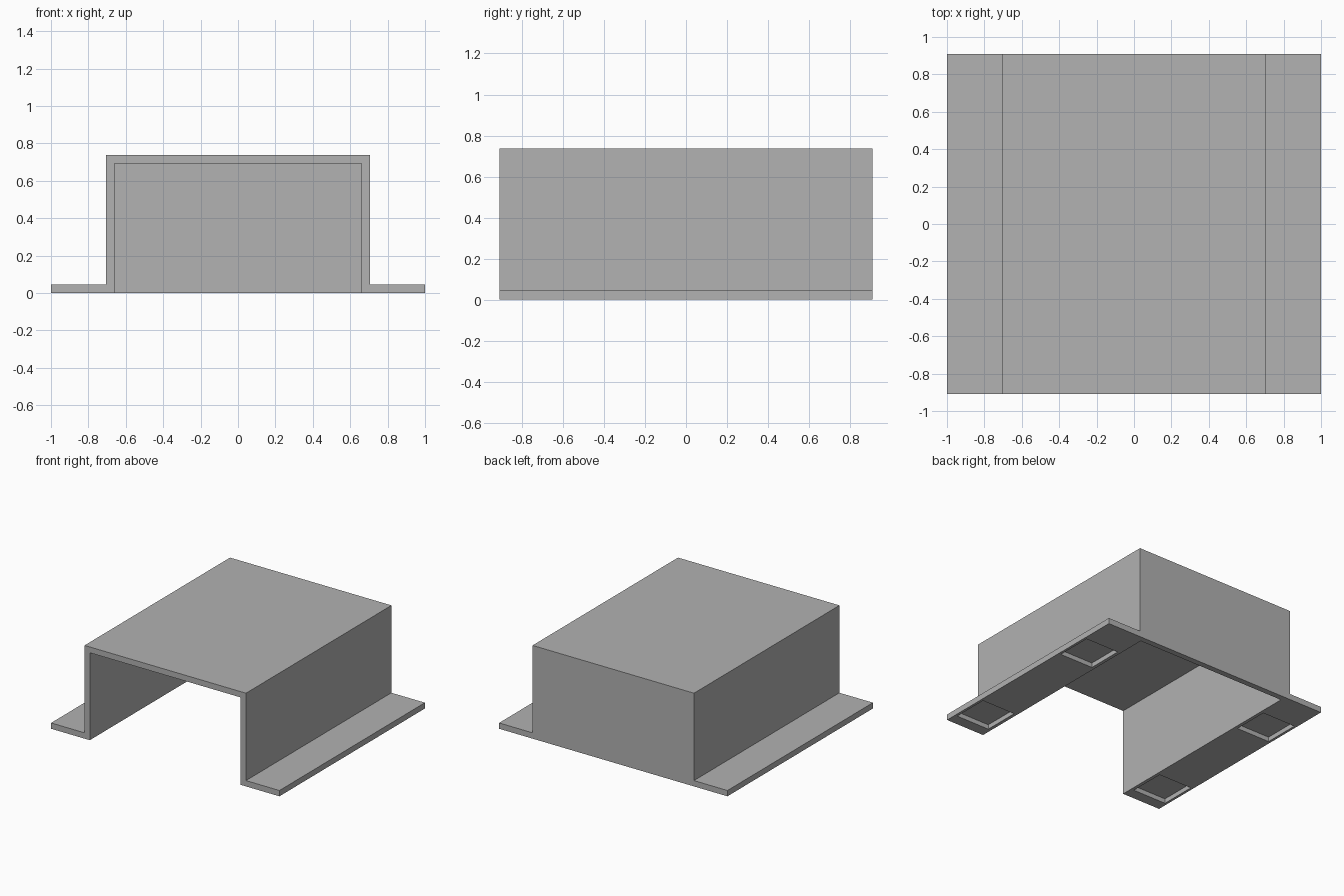
import bpy
import bmesh

# Remove the default cube
cube = bpy.data.objects.get("Cube")
if cube:
    bpy.data.objects.remove(cube, do_unlink=True)

T = 0.046            # sheet thickness
HALF_Y = 0.91        # half depth
BOX_X = 0.707        # half width of the raised box
BOX_Z = 0.738        # height of the raised box

grey = bpy.data.materials.new("plain grey")
grey.use_nodes = True
colour = (0.445, 0.445, 0.445, 1)
grey.diffuse_color = colour
grey.node_tree.nodes["Principled BSDF"].inputs["Base Color"].default_value = colour


def extrude_profile(name, profile, y0, y1):
    """Solid made by sweeping an x-z outline from y0 to y1."""
    bm = bmesh.new()
    face = bm.faces.new([bm.verts.new((x, y0, z)) for x, z in profile])
    swept = bmesh.ops.extrude_face_region(bm, geom=[face])["geom"]
    moved = [v for v in swept if isinstance(v, bmesh.types.BMVert)]
    bmesh.ops.translate(bm, verts=moved, vec=(0, y1 - y0, 0))
    bmesh.ops.recalc_face_normals(bm, faces=bm.faces)
    mesh = bpy.data.meshes.new(name)
    bm.to_mesh(mesh)
    bm.free()
    mesh.materials.append(grey)
    obj = bpy.data.objects.new(name, mesh)
    bpy.context.collection.objects.link(obj)
    return obj


def rectangle(x0, x1, z0, z1):
    return [(x0, z0), (x1, z0), (x1, z1), (x0, z1)]


def cut(target, cutter):
    mod = target.modifiers.new(cutter.name, "BOOLEAN")
    mod.operation = "DIFFERENCE"
    mod.solver = "EXACT"
    mod.object = cutter
    cutter.hide_render = True
    cutter.hide_viewport = True
    cutter.display_type = "WIRE"


# Hat-shaped cover: raised box with a flange along each side
half = [(1, 0), (1, T), (BOX_X, T), (BOX_X, BOX_Z)]
outline = half + [(-x, z) for x, z in reversed(half)]
cover = extrude_profile("cover", outline, -HALF_Y, HALF_Y)

# Hollow inside, open at the front and below, closed by the back wall
inner_x = BOX_X - T
hollow = extrude_profile("hollow_cutter",
                         rectangle(-inner_x, inner_x, -0.2, BOX_Z - T),
                         -HALF_Y - 0.2, HALF_Y - T)
cut(cover, hollow)

# Square foot pockets under the flanges
for side, side_name in ((1, "left"), (-1, "right")):
    for y0, y_name in ((-0.82, "front"), (0.345, "back")):
        x0, x1 = sorted((side * 0.687, side * 0.98))
        pocket = extrude_profile(f"{y_name}_{side_name}_pocket_cutter",
                                 rectangle(x0, x1, -0.1, 0.036),
                                 y0, y0 + 0.29)
        cut(cover, pocket)
